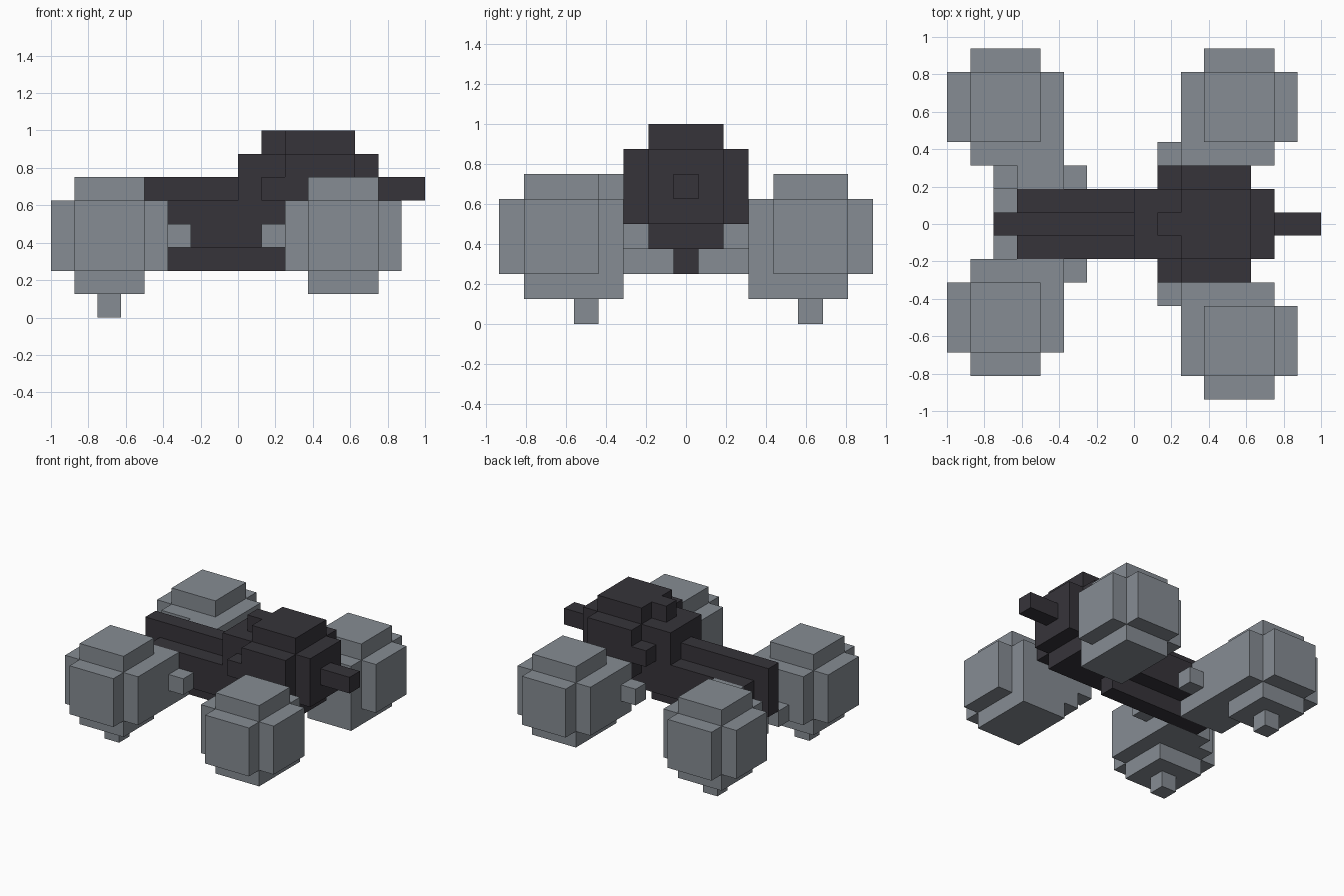
import bpy, bmesh
from mathutils import Vector

cube = bpy.data.objects.get("Cube")
if cube:
    bpy.data.objects.remove(cube, do_unlink=True)

UNIT = 0.125                            # size of one block
ORIGIN = Vector((-1.0, -0.9375, 0.0))   # corner of the block grid


def material(name, rgb):
    mat = bpy.data.materials.new(name)
    mat.use_nodes = True
    mat.diffuse_color = (*rgb, 1)
    mat.node_tree.nodes["Principled BSDF"].inputs["Base Color"].default_value = (*rgb, 1)
    return mat


GREY = material("pale grey", (0.238, 0.262, 0.292))
DARK = material("charcoal", (0.037, 0.034, 0.042))


def build(name, boxes, mat):
    """Merge grid boxes (x0, x1, y0, y1, z0, z1) into one clean shell."""
    cells = {(i, j, k) for x0, x1, y0, y1, z0, z1 in boxes
             for i in range(x0, x1) for j in range(y0, y1) for k in range(z0, z1)}
    bm = bmesh.new()
    for c in cells:
        for axis in range(3):
            for step in (0, 1):
                near = list(c)
                near[axis] += 2 * step - 1
                if tuple(near) in cells:
                    continue
                u, v = (axis + 1) % 3, (axis + 2) % 3
                corners = []
                for du, dv in ((0, 0), (1, 0), (1, 1), (0, 1)):
                    p = Vector(c)
                    p[axis] += step
                    p[u] += du
                    p[v] += dv
                    corners.append(bm.verts.new(p * UNIT + ORIGIN))
                bm.faces.new(corners if step else corners[::-1])
    bmesh.ops.remove_doubles(bm, verts=bm.verts, dist=0.001)
    bmesh.ops.dissolve_limit(bm, angle_limit=0.01, verts=bm.verts, edges=bm.edges)
    mesh = bpy.data.meshes.new(name)
    bm.to_mesh(mesh)
    bm.free()
    mesh.materials.append(mat)
    obj = bpy.data.objects.new(name, mesh)
    bpy.context.collection.objects.link(obj)
    return obj


def ball(x, y, z):
    """Rounded 5 x 5 x 5 block starting at a grid corner."""
    return [(x, x + 5, y + 1, y + 4, z + 1, z + 4),
            (x + 1, x + 4, y, y + 5, z + 1, z + 4),
            (x + 1, x + 4, y + 1, y + 4, z, z + 5)]


def mirror_y(boxes):
    return [(a, b, 15 - d, 15 - c, e, f) for a, b, c, d, e, f in boxes]


# Front legs: ball, thick inner side, small knuckle
front = ball(10, 0, 1) + [(10, 14, 4, 5, 2, 5), (11, 14, 4, 5, 1, 2),
                          (9, 10, 4, 5, 3, 4)]
build("front_leg_right", front, GREY)
build("front_leg_left", mirror_y(front), GREY)

# Rear legs: ball, inner side, knuckle, foot and a hip tucked under the body
build("rear_leg_right", ball(0, 1, 1) + [
    (1, 5, 5, 6, 2, 5), (5, 6, 5, 6, 3, 4),
    (2, 5, 6, 7, 2, 3), (2, 3, 3, 4, 0, 1)], GREY)
build("rear_leg_left", ball(0, 10, 1) + [
    (1, 5, 10, 11, 2, 5), (3, 5, 9, 10, 2, 5), (2, 3, 9, 10, 2, 4),
    (5, 6, 9, 10, 3, 4), (2, 5, 8, 9, 2, 3), (2, 3, 12, 13, 0, 1)], GREY)

# Body: broad core with a spine ridge, tail end and keel, rising to the neck
build("body", [(3, 10, 6, 9, 3, 5), (2, 10, 7, 8, 3, 6),
               (3, 10, 7, 8, 2, 3), (8, 10, 6, 9, 5, 7)], DARK)

# Head: rounded block with crest, ears and beak
ear = [(9, 10, 5, 6, 5, 6)]
build("head", ball(9, 5, 3) + [(9, 10, 7, 8, 7, 8)] + ear + mirror_y(ear), DARK)
build("beak", [(14, 16, 7, 8, 5, 6)], DARK)
